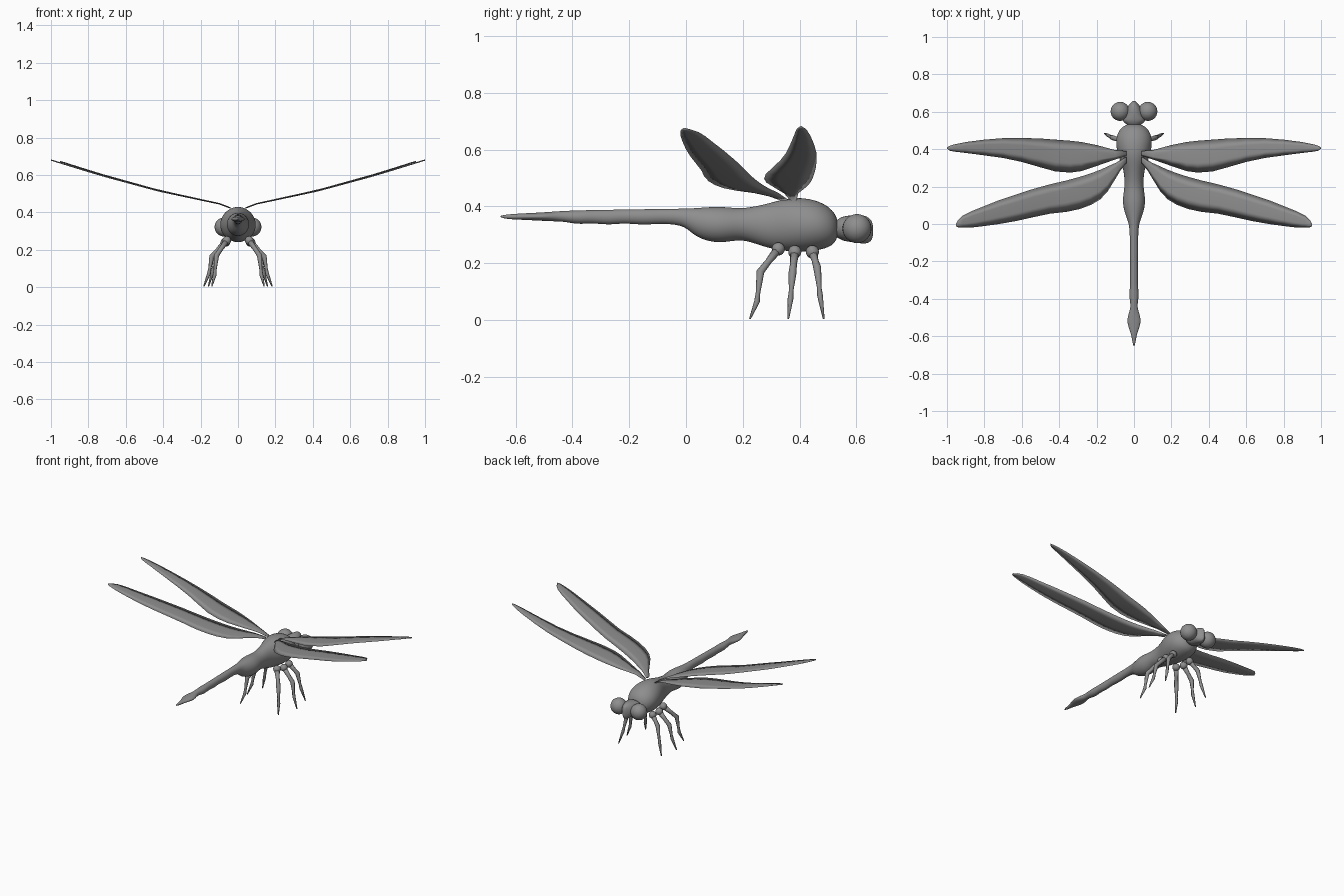
import bpy, bmesh, math
from mathutils import Vector

if "Cube" in bpy.data.objects:
    bpy.data.objects.remove(bpy.data.objects["Cube"])

grey = bpy.data.materials.new("grey")
grey.diffuse_color = (0.27, 0.27, 0.27, 1)
grey.use_nodes = True
grey.node_tree.nodes["Principled BSDF"].inputs["Base Color"].default_value = grey.diffuse_color


def finish(name, bm, smooth=True):
    bmesh.ops.recalc_face_normals(bm, faces=bm.faces)
    me = bpy.data.meshes.new(name)
    bm.to_mesh(me)
    bm.free()
    me.materials.append(grey)
    for p in me.polygons:
        p.use_smooth = smooth
    ob = bpy.data.objects.new(name, me)
    bpy.context.collection.objects.link(ob)
    return ob


def skin(bm, rings):
    """Bridge rings of vertices and cap both ends."""
    loops = [[bm.verts.new(p) for p in r] for r in rings]
    n = len(loops[0])
    for a, b in zip(loops, loops[1:]):
        for i in range(n):
            j = (i + 1) % n
            bm.faces.new((a[i], a[j], b[j], b[i]))
    bm.faces.new(loops[0])
    bm.faces.new(loops[-1])


def loft(name, rows, n=16):
    """Elliptical rings along y from rows of (y, bottom, top, half width)."""
    bm = bmesh.new()
    rings = []
    for y, lo, hi, w in rows:
        ang = [math.tau * i / n for i in range(n)]
        rings.append([(1.02 * w * math.cos(a), y,
                       (lo + hi) / 2 + 1.02 * (hi - lo) / 2 * math.sin(a)) for a in ang])
    skin(bm, rings)
    ob = finish(name, bm)
    ob.modifiers.new("smooth", 'SUBSURF').levels = 2
    return ob


def mirrored(p, s):
    return Vector((p[0] * s, p[1], p[2]))


# Thorax, waist and long ribbed tail
loft("body", [
    (-.655, .362, .367, .003), (-.63, .355, .372, .008), (-.58, .353, .375, .017),
    (-.52, .350, .378, .043), (-.46, .347, .382, .021), (-.43, .347, .384, .018),
    (-.38, .336, .386, .027), (-.33, .342, .387, .020), (-.27, .334, .388, .023),
    (-.22, .342, .389, .020), (-.15, .334, .390, .024), (-.09, .340, .391, .021),
    (-.01, .335, .392, .025), (.02, .305, .393, .034), (.06, .281, .396, .050),
    (.12, .270, .400, .063), (.18, .282, .393, .053), (.22, .278, .395, .050),
    (.29, .252, .410, .054), (.36, .241, .431, .084), (.42, .240, .430, .097),
    (.47, .246, .418, .095), (.51, .258, .394, .074), (.53, .280, .365, .045),
    (.537, .31, .335, .015)])

# Head with pointed face
loft("head", [
    (.515, .30, .34, .02), (.54, .285, .36, .050), (.555, .277, .366, .066),
    (.58, .274, .370, .05), (.615, .268, .372, .042), (.638, .268, .366, .028),
    (.654, .278, .352, .012), (.659, .30, .33, .004)], 12)


# Eyes
def ball(name, centre, r):
    bm = bmesh.new()
    bmesh.ops.create_uvsphere(bm, u_segments=24, v_segments=16, radius=r)
    bmesh.ops.translate(bm, verts=bm.verts, vec=centre)
    return finish(name, bm)


# Wings: upper surface height follows the span
SPAN = [(0, .405), (.05, .428), (.1, .446), (.2, .467), (.43, .516), (.74, .6), (1, .68)]


def height(x):
    for (a, za), (b, zb) in zip(SPAN, SPAN[1:]):
        if x <= b:
            return za + (zb - za) * (x - a) / (b - a)
    return SPAN[-1][1]


def wing(name, stations, s, lift):
    """Thin blade from stations of (x, trailing y, leading y)."""
    bm = bmesh.new()
    rings = []
    for x, t, l in stations:
        z = height(x) + lift * x
        th = .0035
        pts = [(x, t, z), (x, t * .7 + l * .3, z + th), (x, t * .3 + l * .7, z + th),
               (x, l, z), (x, t * .3 + l * .7, z - th), (x, t * .7 + l * .3, z - th)]
        rings.append([mirrored(p, s) for p in pts])
    skin(bm, rings)
    return finish(name, bm)


FORE = [(.04, .365, .39), (.1, .345, .395), (.2, .31, .422), (.28, .283, .438),
        (.34, .275, .445), (.42, .281, .451), (.5, .303, .457), (.6, .332, .460),
        (.7, .353, .459), (.8, .367, .451), (.9, .380, .438), (.96, .387, .426),
        (.985, .392, .418), (.999, .402, .410)]
HIND = [(.04, .325, .36), (.07, .29, .342), (.1, .24, .326), (.14, .175, .308),
        (.18, .132, .290), (.23, .102, .271), (.29, .08, .252), (.36, .065, .233),
        (.45, .055, .212), (.54, .036, .187), (.63, .016, .158), (.72, .0, .128),
        (.8, -.011, .096), (.87, -.019, .068), (.915, -.02, .045), (.94, -.018, .022),
        (.952, -.012, .0)]


# Legs: jointed tapering tubes
def leg(name, path, s):
    bm = bmesh.new()
    radii = [.017, .012, .014, .008, .010, .003]
    pts = [mirrored(p, s) for p in path]
    # thigh, shin and foot run between joints; extra rings swell each joint
    line = [pts[0], pts[0].lerp(pts[1], .55), pts[1], pts[1].lerp(pts[2], .7), pts[2], pts[3]]
    rings = []
    for i, (p, r) in enumerate(zip(line, radii)):
        d = (line[min(i + 1, 5)] - line[max(i - 1, 0)]).normalized()
        u = d.cross(Vector((0, 1, 0))).normalized()
        v = d.cross(u)
        rings.append([p + r * (u * math.cos(a) + v * math.sin(a))
                      for a in (math.tau * k / 8 for k in range(8))])
    skin(bm, rings)
    return finish(name, bm)


LEGS = {
    "front": [(.065, .445, .24), (.115, .462, .185), (.135, .472, .085), (.158, .485, .004)],
    "middle": [(.07, .383, .24), (.14, .375, .165), (.155, .368, .075), (.183, .36, .004)],
    "rear": [(.06, .325, .25), (.115, .262, .17), (.125, .25, .065), (.14, .225, .004)],
}

for side, s in (("left", -1), ("right", 1)):
    ball(side + "_eye", (.074 * s, .602, .322), .051)
    wing(side + "_fore_wing", FORE, s, 0)
    wing(side + "_hind_wing", HIND, s, .008)
    for place, path in LEGS.items():
        leg(f"{side}_{place}_leg", path, s)
        ball(f"{side}_{place}_hip", mirrored(path[0], s), .023)
